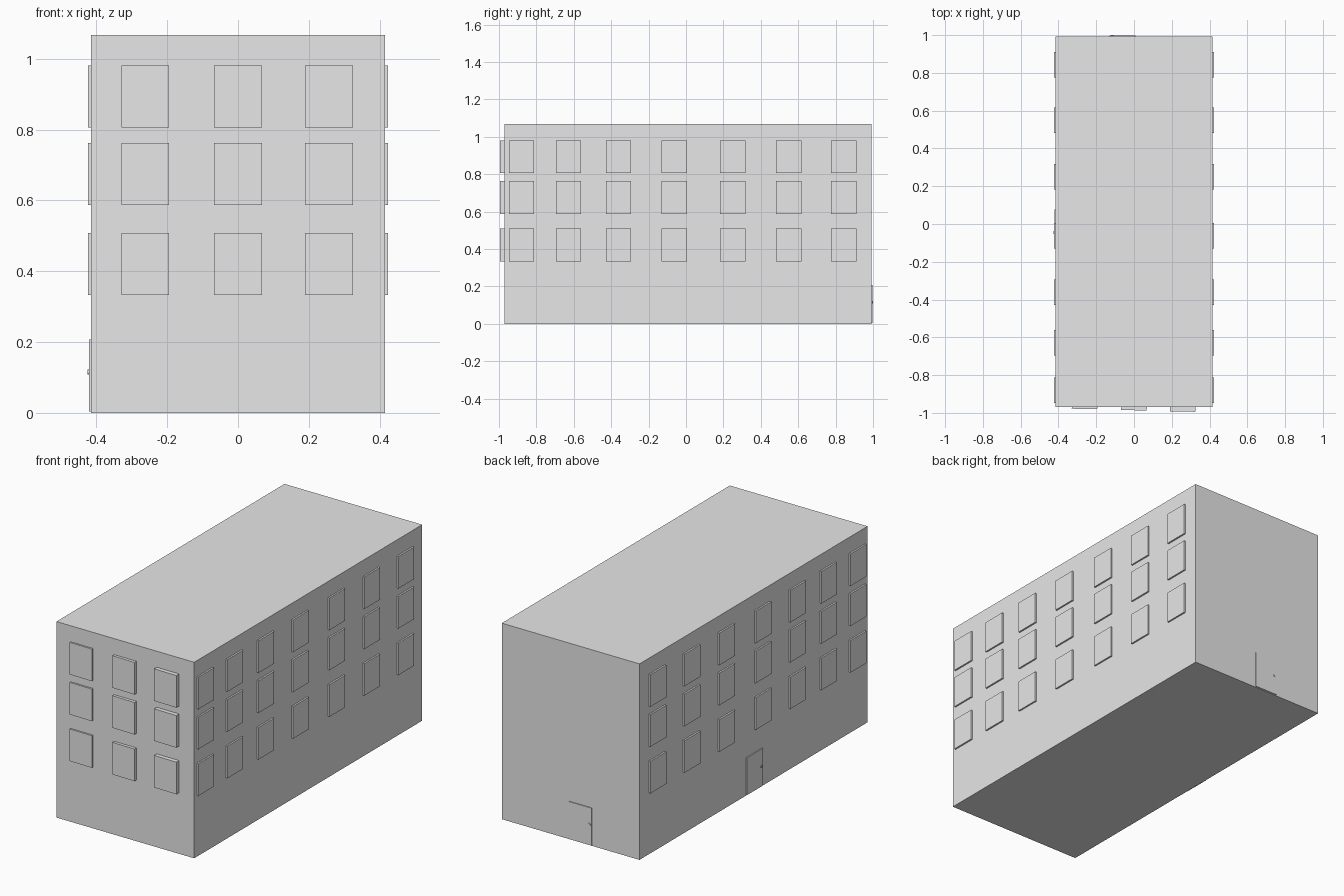
import bpy
from math import radians

cube = bpy.data.objects.get("Cube")
if cube:
    bpy.data.objects.remove(cube, do_unlink=True)

grey = bpy.data.materials.new("plain_grey")
grey.use_nodes = True
grey.diffuse_color = (0.8, 0.8, 0.8, 1)
grey.node_tree.nodes["Principled BSDF"].inputs["Base Color"].default_value = (0.8, 0.8, 0.8, 1)


def box(name, center, size, turn=0):
    bpy.ops.mesh.primitive_cube_add(size=1, location=center, rotation=(0, 0, turn))
    obj = bpy.context.object
    obj.name = name
    obj.scale = size
    obj.data.materials.append(grey)
    return obj


def knob(name, center, rotation):
    bpy.ops.mesh.primitive_cylinder_add(vertices=12, radius=0.007, depth=0.008,
                                        location=center, rotation=rotation)
    obj = bpy.context.object
    obj.name = name
    obj.data.materials.append(grey)


# Building body
HALF_W, FRONT, BACK, HEIGHT = 0.415, -0.97, 0.993, 1.068
box("building_body", (0, (FRONT + BACK) / 2, HEIGHT / 2),
    (2 * HALF_W, BACK - FRONT, HEIGHT))

# Window panels: three floors on both long sides and the front
FLOORS = (0.421, 0.675, 0.893)
SIDE_COLUMNS = (-0.88, -0.628, -0.361, -0.063, 0.25, 0.55, 0.843)
FRONT_COLUMNS = (-0.262, 0, 0.257)
PANE_W, PANE_H = 0.135, 0.175

for z in FLOORS:
    for y in SIDE_COLUMNS:
        for side, label in ((1, "left"), (-1, "right")):
            box(label + "_window", (side * (HALF_W + 0.002), y, z),
                (0.014, PANE_W, PANE_H))
    # Front panels stand out a little more toward the left
    for i, x in enumerate(FRONT_COLUMNS):
        face = FRONT - 0.009 - 0.007 * i
        inner = FRONT + 0.005
        box("front_window", (x, (face + inner) / 2, z),
            (PANE_W, inner - face, PANE_H), radians(-1))

# Doors and knobs
DOOR_W, DOOR_H = 0.138, 0.203
door_z = 0.004 + DOOR_H / 2
box("back_door", (-0.06, BACK, door_z), (DOOR_W, 0.01, DOOR_H))
knob("back_door_knob", (-0.116, BACK + 0.004, 0.115), (radians(90), 0, 0))
box("side_door", (-HALF_W, 0.007, door_z), (0.012, DOOR_W, DOOR_H))
knob("side_door_knob", (-HALF_W - 0.006, -0.045, 0.115), (0, radians(90), 0))
